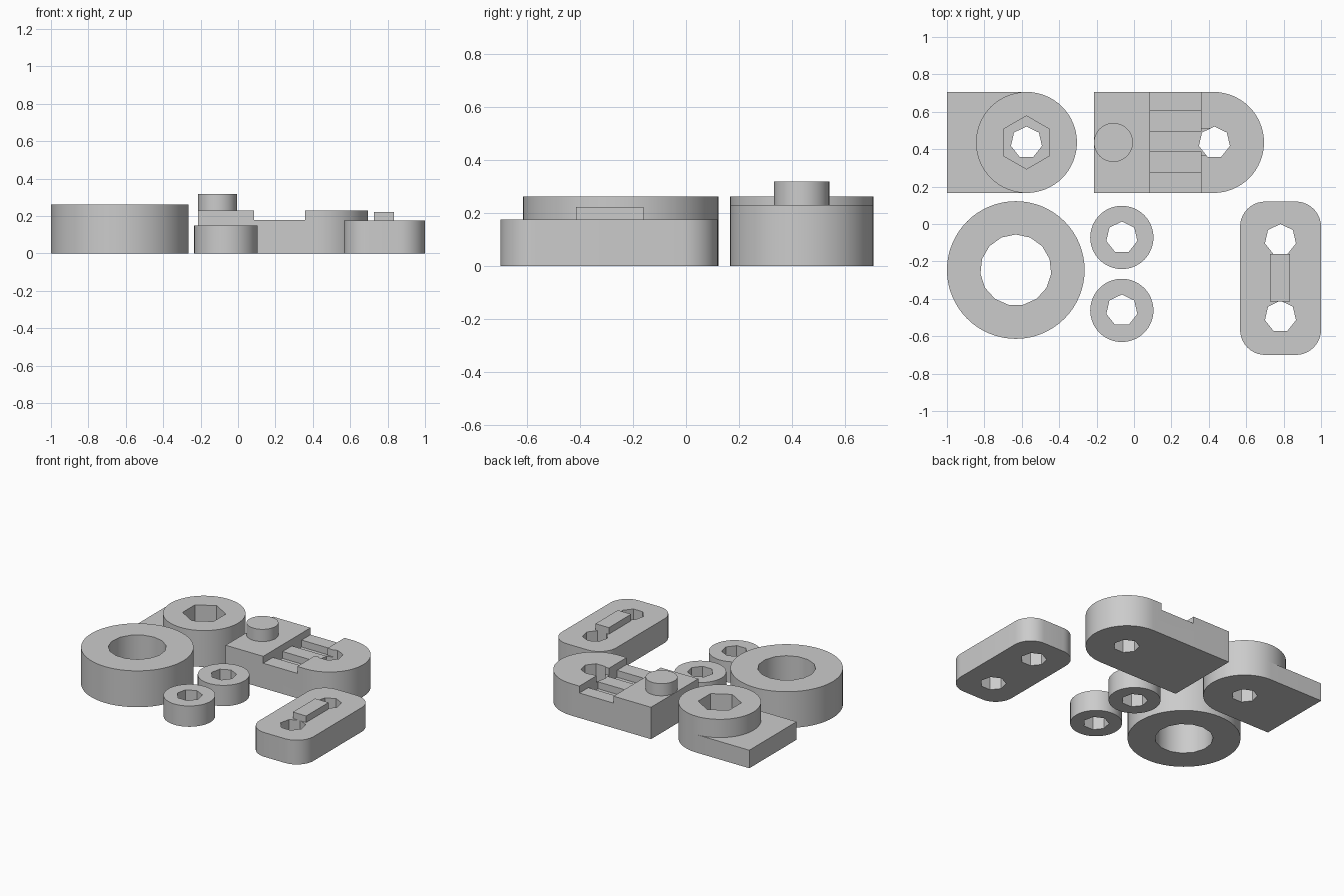
import bpy, bmesh, math
from math import pi, sin, cos

if "Cube" in bpy.data.objects:
    bpy.data.objects.remove(bpy.data.objects["Cube"])

grey = bpy.data.materials.new("plain grey")
grey.use_nodes = True
grey.diffuse_color = (0.6, 0.6, 0.6, 1)
grey.node_tree.nodes["Principled BSDF"].inputs["Base Color"].default_value = (0.6, 0.6, 0.6, 1)


def arc(cx, cy, r, start, end, n):
    return [(cx + r * cos(start + (end - start) * i / n),
             cy + r * sin(start + (end - start) * i / n)) for i in range(n + 1)]


def circle(cx, cy, r, n=64):
    """Regular polygon with its first corner towards +y."""
    return arc(cx, cy, r, pi / 2, pi * 2.5, n)[:-1]


def rect(x0, x1, y0, y1):
    return [(x0, y0), (x1, y0), (x1, y1), (x0, y1)]


def tongue(x0, cx, cy, r):
    """Square at -x, half round at +x."""
    return [(x0, cy - r)] + arc(cx, cy, r, -pi / 2, pi / 2, 32) + [(x0, cy + r)]


def rounded(x0, x1, y0, y1, r):
    pts = []
    corners = [(x1 - r, y0 + r), (x1 - r, y1 - r), (x0 + r, y1 - r), (x0 + r, y0 + r)]
    for i, (x, y) in enumerate(corners):
        pts += arc(x, y, r, (i - 1) * pi / 2, i * pi / 2, 10)
    return pts


def prism(name, outline, z0, z1):
    bm = bmesh.new()
    base = bm.faces.new([bm.verts.new((x, y, z0)) for x, y in outline])
    top = bmesh.ops.extrude_face_region(bm, geom=[base])["geom"]
    bmesh.ops.translate(bm, vec=(0, 0, z1 - z0),
                        verts=[v for v in top if isinstance(v, bmesh.types.BMVert)])
    bmesh.ops.recalc_face_normals(bm, faces=bm.faces)
    mesh = bpy.data.meshes.new(name)
    bm.to_mesh(mesh)
    bm.free()
    obj = bpy.data.objects.new(name, mesh)
    bpy.context.collection.objects.link(obj)
    mesh.materials.append(grey)
    return obj


def part(name, outline, z0, z1, cuts=()):
    """Prism with a list of (outline, bottom, top) cuts taken out."""
    obj = prism(name, outline, z0, z1)
    bpy.ops.object.select_all(action='DESELECT')
    bpy.context.view_layer.objects.active = obj
    obj.select_set(True)
    for cut in cuts:
        cutter = prism("cutter", *cut)
        cutter.hide_render = True
        mod = obj.modifiers.new("cut", 'BOOLEAN')
        mod.operation, mod.solver, mod.object = 'DIFFERENCE', 'EXACT', cutter
        bpy.ops.object.modifier_apply(modifier=mod.name)
        bpy.data.objects.remove(cutter)
    bpy.ops.object.shade_smooth_by_angle(angle=math.radians(30))
    return obj


def bore(cx, cy):
    """Seven-sided bolt hole."""
    return (circle(cx, cy, 0.085, 7), -0.1, 0.5)


# Large ring
part("large_ring", circle(-0.632, -0.246, 0.368), 0, 0.262,
     [(circle(-0.632, -0.246, 0.19, 15), -0.1, 0.5)])

# Two small spacers
for name, y in (("back_spacer", -0.072), ("front_spacer", -0.462)):
    part(name, circle(-0.065, y, 0.169), 0, 0.15, [bore(-0.065, y)])

# Rounded plate with two holes and a key between them
part("rounded_plate", rounded(0.567, 1.0, -0.7, 0.12, 0.135), 0, 0.175,
     [bore(0.783, y) for y in (-0.085, -0.495)])
part("plate_key", rect(0.728, 0.835, -0.415, -0.16), 0.175, 0.222)

# Nut holder: low tongue with a tall collar and hexagon pocket
CY, R = 0.436, 0.27
part("nut_holder_base", tongue(-1.0, -0.575, CY, R), 0, 0.13, [bore(-0.575, CY)])
part("nut_holder_collar", circle(-0.575, CY, R), 0.13, 0.262,
     [(circle(-0.575, CY, 0.142, 6), 0.0, 0.5)])

# Latch block: recess across, two grooves, slot opening into the hole
part("latch_block", tongue(-0.215, 0.425, CY, R), 0, 0.23, [
    (rect(0.085, 0.357, 0, 1), 0.18, 0.5),
    (rect(0.085, 0.357, 0.277, 0.388), 0.13, 0.5),
    (rect(0.085, 0.357, 0.494, 0.604), 0.13, 0.5),
    (rect(0.3, 0.425, 0.368, 0.51), 0.18, 0.5),
    bore(0.43, CY),
])
part("latch_peg", circle(-0.11, CY, 0.104, 48), 0.23, 0.318)
